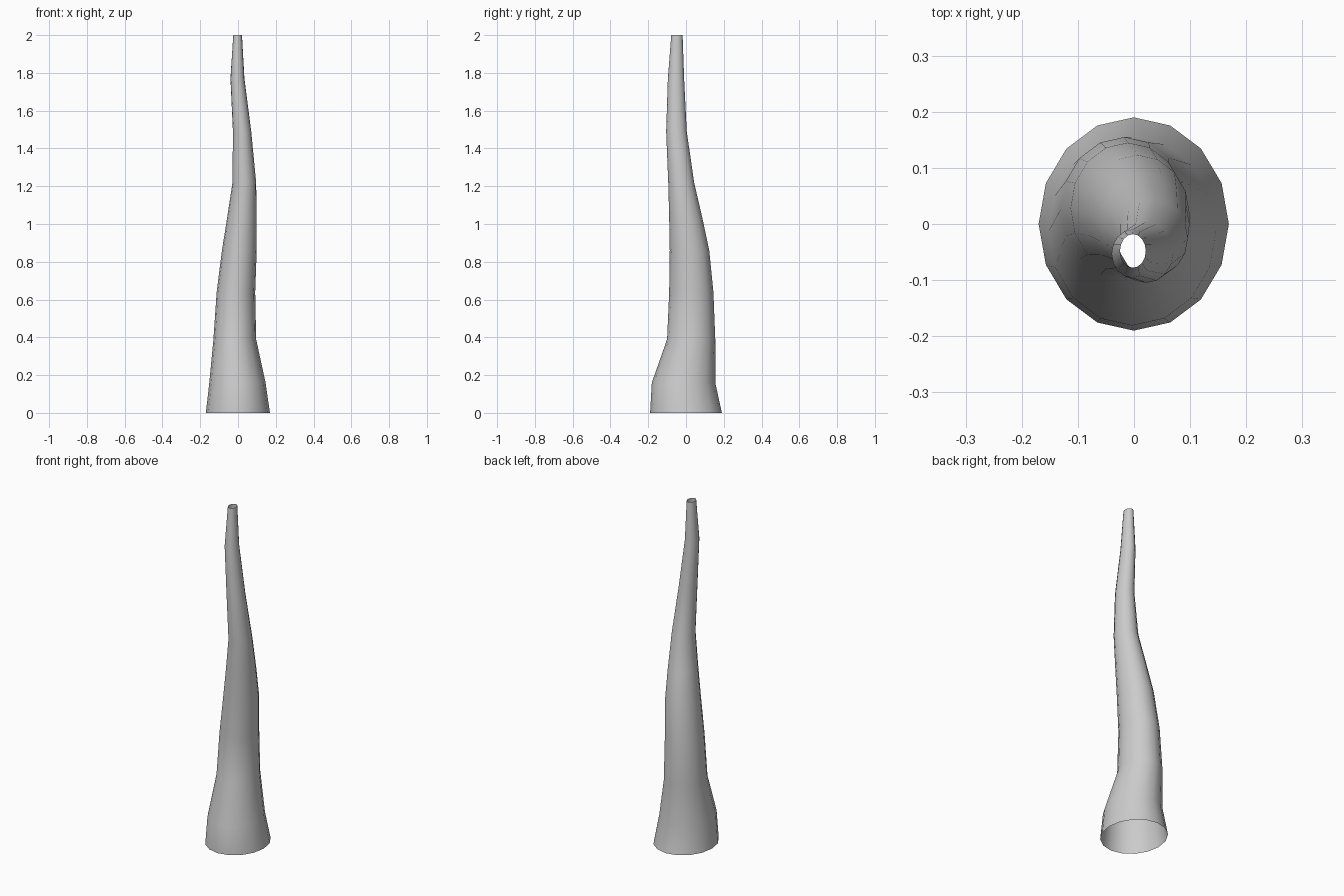
import bpy, bmesh, math

SIDES = 16
# cross-sections: height, x min, x max, y min, y max
RINGS = [
    (0.00, -0.170, 0.169, -0.190, 0.190),
    (0.16, -0.152, 0.146, -0.181, 0.155),
    (0.39, -0.130, 0.096, -0.100, 0.155),
    (0.64, -0.113, 0.091, -0.089, 0.145),
    (0.86, -0.085, 0.099, -0.086, 0.123),
    (1.03, -0.058, 0.099, -0.089, 0.087),
    (1.22, -0.029, 0.096, -0.094, 0.043),
    (1.49, -0.027, 0.070, -0.105, 0.004),
    (1.77, -0.040, 0.034, -0.096, -0.010),
    (2.00, -0.025, 0.021, -0.078, -0.018),
]

# bent tapering horn, open at both ends
bm = bmesh.new()
loops = []
for z, x0, x1, y0, y1 in RINGS:
    loop = []
    for i in range(SIDES):
        a = 2 * math.pi * i / SIDES
        loop.append(bm.verts.new(((x0 + x1) / 2 + (x1 - x0) / 2 * math.cos(a),
                                  (y0 + y1) / 2 + (y1 - y0) / 2 * math.sin(a), z)))
    loops.append(loop)
for lo, hi in zip(loops, loops[1:]):
    for i in range(SIDES):
        j = (i + 1) % SIDES
        bm.faces.new((lo[i], lo[j], hi[j], hi[i])).smooth = True

mesh = bpy.data.meshes.new("horn")
bm.to_mesh(mesh)
bm.free()
horn = bpy.data.objects.new("horn", mesh)
bpy.context.collection.objects.link(horn)
